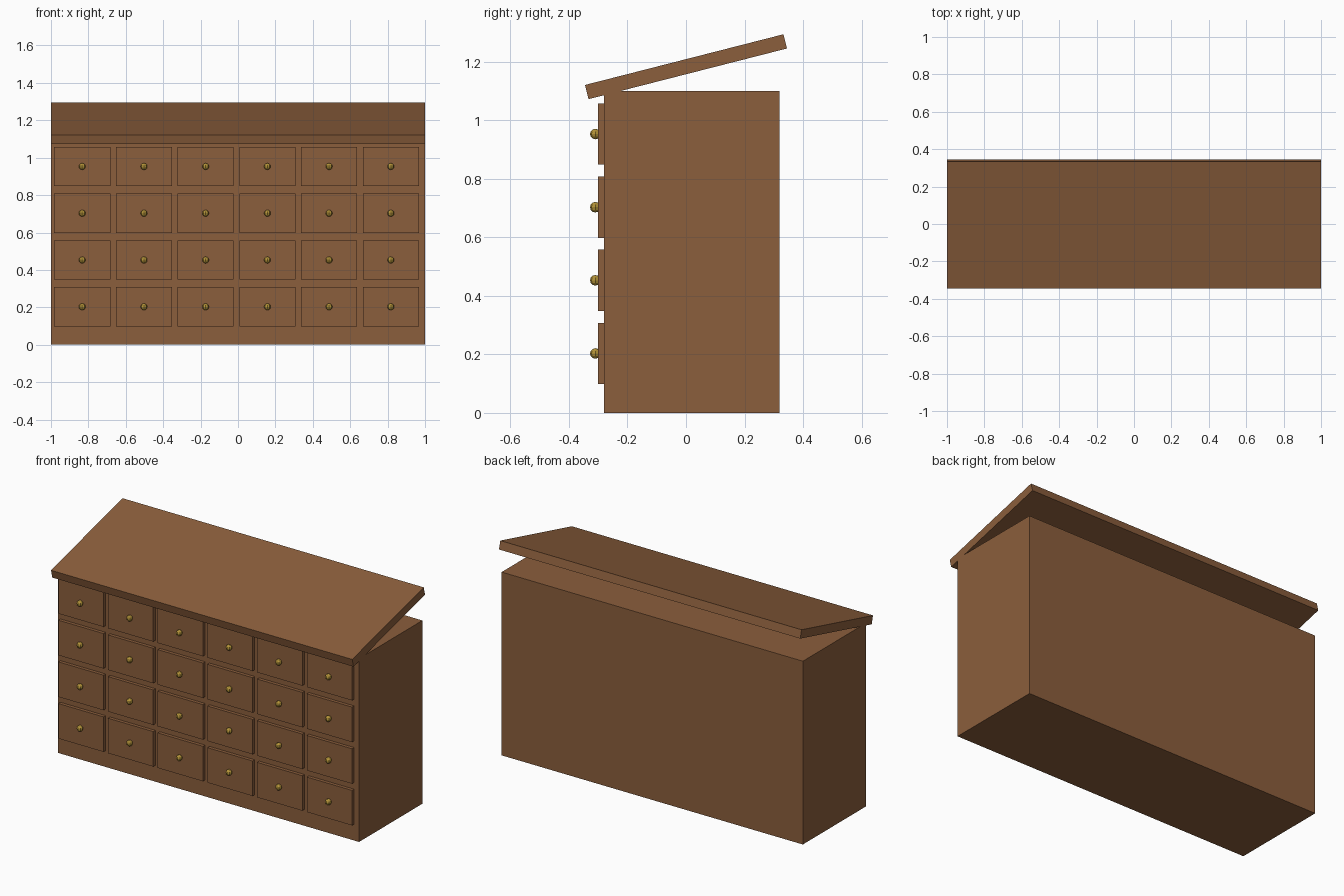
import bpy, bmesh, math
from mathutils import Matrix

if "Cube" in bpy.data.objects:
    bpy.data.objects.remove(bpy.data.objects["Cube"])


def material(name, rgb):
    m = bpy.data.materials.new(name)
    m.diffuse_color = (*rgb, 1)
    m.use_nodes = True
    m.node_tree.nodes["Principled BSDF"].inputs["Base Color"].default_value = m.diffuse_color
    return m


wood = material("brown wood", (0.258, 0.112, 0.045))
brass = material("brass", (0.45, 0.29, 0.04))


def finish(name, bm, mat):
    me = bpy.data.meshes.new(name)
    bm.to_mesh(me)
    bm.free()
    me.materials.append(mat)
    ob = bpy.data.objects.new(name, me)
    bpy.context.collection.objects.link(ob)
    return ob


def box(name, centre, size, tilt=0):
    bm = bmesh.new()
    bmesh.ops.create_cube(bm, size=1, matrix=Matrix.Diagonal((*size, 1)))
    ob = finish(name, bm, wood)
    ob.location = centre
    ob.rotation_euler.x = tilt
    return ob


def knob(name, centre):
    bm = bmesh.new()
    bmesh.ops.create_uvsphere(bm, u_segments=8, v_segments=6, radius=0.018)
    ob = finish(name, bm, brass)
    ob.location = centre
    return ob


# Cabinet carcass and raised, tilted lid
box("cabinet_body", (0, 0.02, 0.55), (2, 0.6, 1.1))
box("slanted_lid", (0, 0, 1.183), (2, 0.7, 0.05), 0.25)

# Grid of drawers, each with a round knob
for row in range(4):
    for col in range(6):
        x = -0.833 + 0.33 * col
        z = 0.203 + 0.25 * row
        box(f"drawer_{row}_{col}", (x, -0.285, z), (0.30, 0.03, 0.21))
        knob(f"knob_{row}_{col}", (x, -0.31, z))
